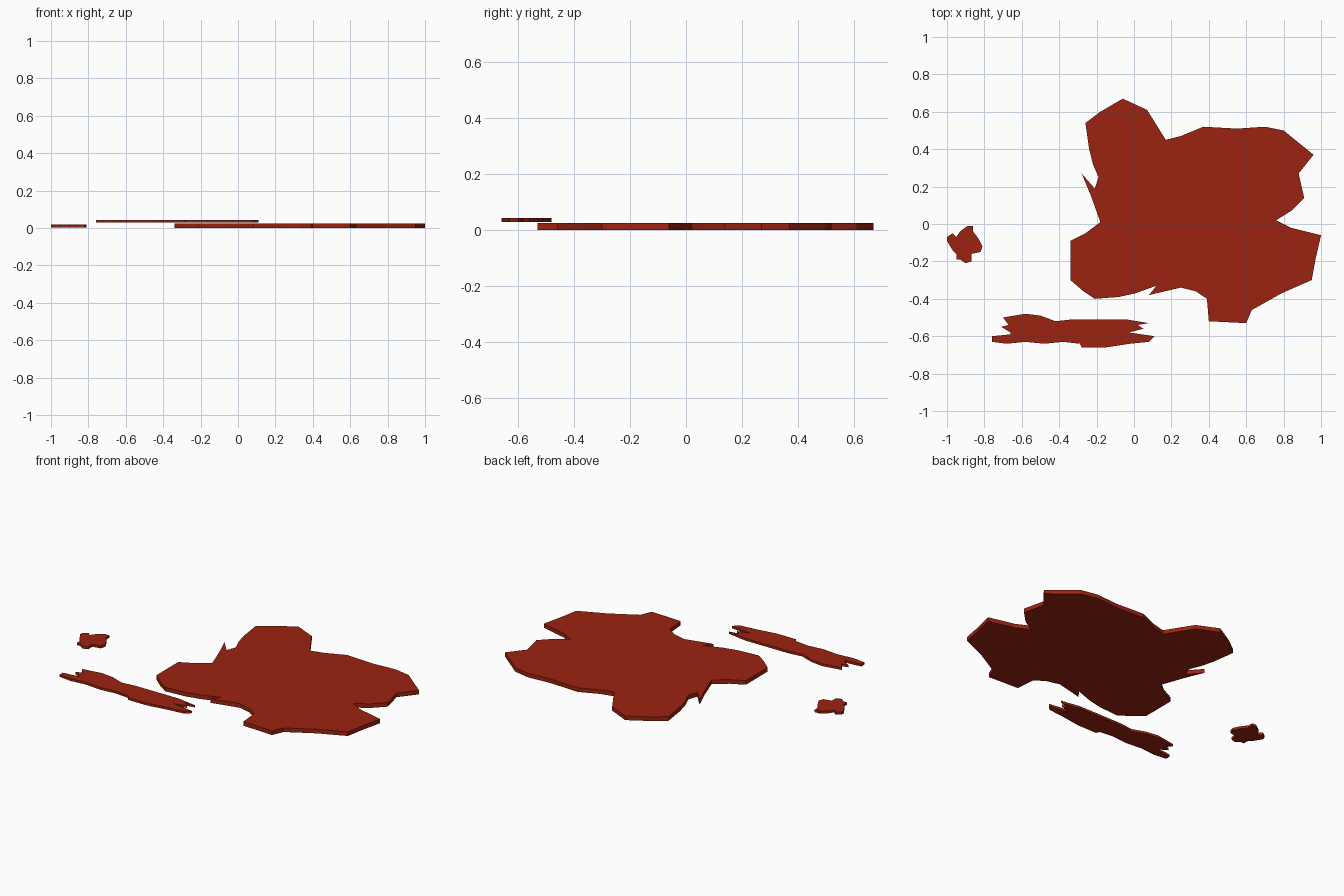
import bpy
import bmesh
from mathutils import Vector

default_cube = bpy.data.objects.get("Cube")
if default_cube:
    bpy.data.objects.remove(default_cube, do_unlink=True)

# One flat dark red for every piece
dark_red = bpy.data.materials.new("dark_red")
dark_red.use_nodes = True
colour = (0.33, 0.017, 0.005, 1.0)
dark_red.diffuse_color = colour
shader = next(node for node in dark_red.node_tree.nodes if node.type == "BSDF_PRINCIPLED")
shader.inputs["Base Color"].default_value = colour


def make_slab(name, outline, bottom, top):
    """Extrude a closed outline, given in hundredths of a unit, into a flat slab."""
    mesh = bpy.data.meshes.new(name)
    slab_bmesh = bmesh.new()
    corners = [
        slab_bmesh.verts.new((across / 100, along / 100, bottom))
        for across, along in outline
    ]
    base_face = slab_bmesh.faces.new(corners)
    extruded = bmesh.ops.extrude_face_region(
        slab_bmesh, geom=[base_face], use_keep_orig=True
    )
    raised_corners = [
        element for element in extruded["geom"]
        if isinstance(element, bmesh.types.BMVert)
    ]
    bmesh.ops.translate(
        slab_bmesh, verts=raised_corners, vec=Vector((0, 0, top - bottom))
    )
    bmesh.ops.recalc_face_normals(slab_bmesh, faces=slab_bmesh.faces[:])
    # Split the many-sided caps so the notched outline fills cleanly
    caps = [face for face in slab_bmesh.faces if len(face.verts) > 4]
    bmesh.ops.triangulate(
        slab_bmesh, faces=caps, quad_method="BEAUTY", ngon_method="EAR_CLIP"
    )
    slab_bmesh.to_mesh(mesh)
    slab_bmesh.free()
    mesh.materials.append(dark_red)
    slab = bpy.data.objects.new(name, mesh)
    bpy.context.collection.objects.link(slab)
    return slab


# Large splat, clockwise from its back lobe
splat_outline = [
    (-6, 67), (7, 61), (17, 45), (25, 47), (37, 52), (55, 51), (70, 52),
    (80, 50), (96, 37), (88, 27), (91, 14), (84, 7), (76, 2), (84, -2),
    (100, -6), (97, -19), (95, -30), (79, -37), (63, -46), (60, -53),
    (40, -52), (39, -40), (33, -36), (25, -34), (8, -38), (12, -33),
    (1, -37), (-8, -39), (-21, -40), (-27, -36), (-34, -30), (-34, -9),
    (-26, -5), (-18, 1), (-23, 15), (-28, 27), (-21, 19), (-19, 25), (-22, 32),
    (-24, 40), (-26, 54), (-18, 60),
]
make_slab("large_splat", splat_outline, bottom=0.0, top=0.025)

# Long smear with torn ends, floating slightly above the splat
smear_outline = [
    (-70, -50), (-58, -48), (-50, -49), (-42, -52), (-33, -51), (-4, -51),
    (8, -53), (2, -54), (5, -56), (-3, -58), (11, -60), (8, -63),
    (-2, -64), (-15, -66), (-28, -66), (-29, -64), (-38, -63), (-48, -64),
    (-58, -63), (-68, -64), (-76, -63), (-76, -60), (-66, -59), (-66, -58),
    (-71, -55), (-67, -54),
]
make_slab("long_smear", smear_outline, bottom=0.029, top=0.043)

# Small ragged droplet at the side
droplet_outline = [
    (-86, -1), (-86, -4), (-83, -8), (-81, -12), (-82, -15), (-87, -16),
    (-87, -20), (-90, -21), (-93, -19), (-95, -19), (-95, -16), (-97, -14),
    (-100, -9), (-100, -7), (-97, -5), (-95, -7), (-93, -4), (-89, -1),
]
make_slab("small_droplet", droplet_outline, bottom=0.003, top=0.018)
